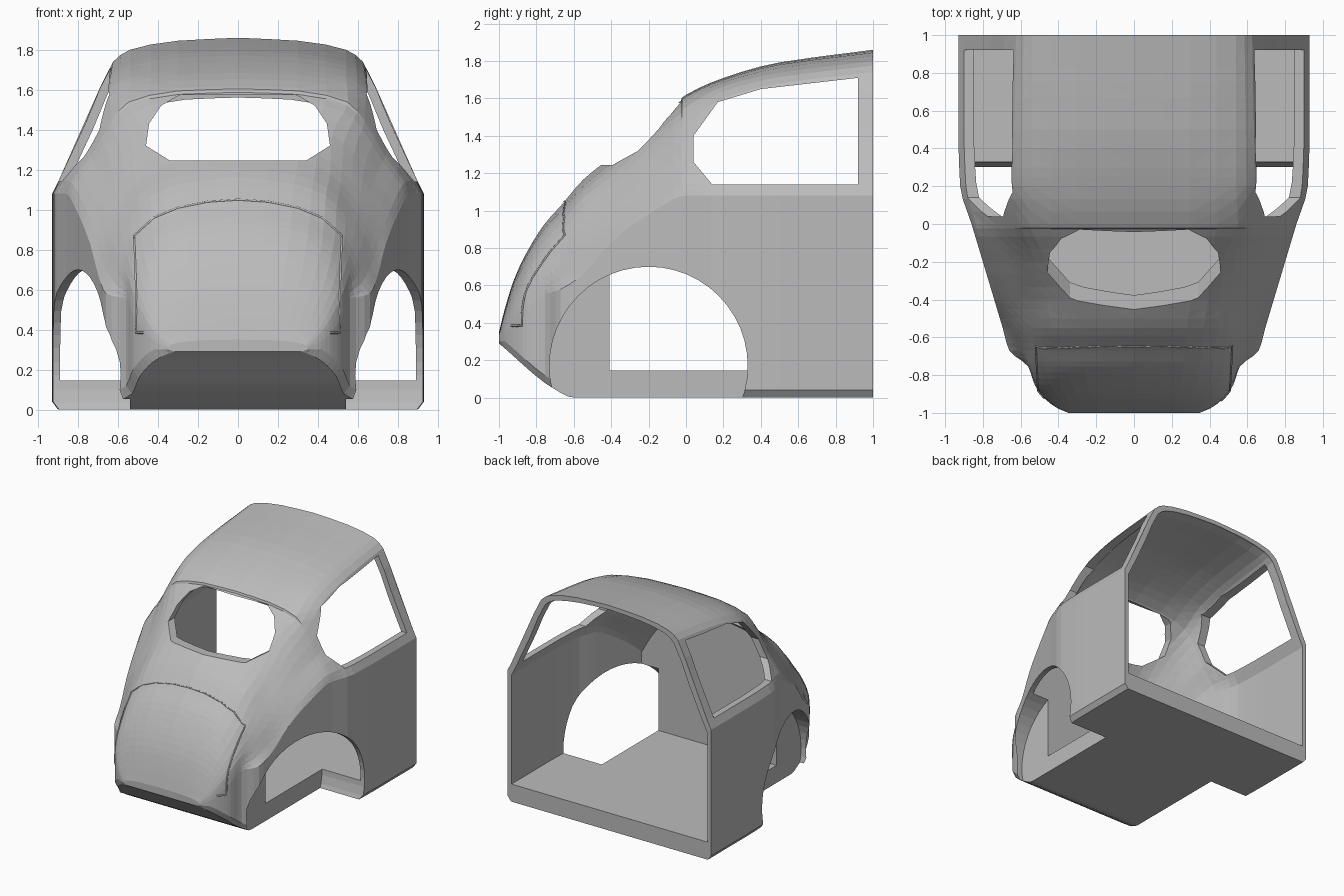
import bpy, bmesh, math
from mathutils import Vector
from mathutils.bvhtree import BVHTree

if "Cube" in bpy.data.objects:
    bpy.data.objects.remove(bpy.data.objects["Cube"])

paint = bpy.data.materials.new("light_grey")
paint.diffuse_color = (0.5, 0.5, 0.5, 1)
paint.use_nodes = True
paint.node_tree.nodes["Principled BSDF"].inputs["Base Color"].default_value = paint.diffuse_color

# Half cross-sections: y, then (x, z) pairs from shoulder crease up to roof centre
ROWS = [
    (1.0, .93, 1.08, .895, 1.15, .76, 1.44, .625, 1.74, .54, 1.80, .3, 1.845, 0, 1.86),
    (.5, .93, 1.08, .895, 1.15, .76, 1.43, .635, 1.68, .54, 1.735, .3, 1.778, 0, 1.79),
    (.2, .92, 1.08, .885, 1.15, .75, 1.40, .64, 1.60, .54, 1.655, .3, 1.69, 0, 1.70),
    (0, .86, 1.08, .84, 1.14, .74, 1.28, .635, 1.46, .55, 1.54, .3, 1.595, 0, 1.605),
    (-.2, .80, .98, .775, 1.03, .68, 1.15, .58, 1.28, .47, 1.37, .3, 1.42, 0, 1.44),
    (-.4, .74, .83, .715, .87, .65, .97, .56, 1.08, .46, 1.18, .3, 1.25, 0, 1.285),
    (-.55, .695, .66, .665, .72, .62, .83, .54, .96, .44, 1.07, .28, 1.13, 0, 1.165),
    (-.67, .66, .58, .615, .63, .58, .72, .53, .83, .43, .93, .27, .995, 0, 1.025),
    (-.755, .56, .55, .558, .58, .55, .66, .51, .75, .42, .84, .26, .905, 0, .93),
]
# Nose sections shrink the last row: y, width factor, crease z, top z
base = ROWS[-1]
for y, k, zl, zt in [(-.85, .94, .48, .78), (-.92, .85, .40, .63),
                     (-.97, .74, .34, .47), (-1, .62, .31, .35)]:
    row = [y]
    for i in range(1, 15, 2):
        row += [base[i] * k, zl + (base[i + 1] - .55) / .38 * (zt - zl)]
    ROWS.append(tuple(row))
ROWS.reverse()
YS = [r[0] for r in ROWS]


def smooth(ts, vs, t):
    """Monotone cubic interpolation."""
    t = min(max(t, ts[0]), ts[-1])
    n = len(ts)
    i = max(j for j in range(n - 1) if ts[j] <= t)
    d = [(vs[j + 1] - vs[j]) / (ts[j + 1] - ts[j]) for j in range(n - 1)]

    def tan(j):
        if j == 0 or j == n - 1:
            return d[min(j, n - 2)]
        a, b = d[j - 1], d[j]
        return 2 * a * b / (a + b) if a * b > 0 else 0
    h = ts[i + 1] - ts[i]
    s = (t - ts[i]) / h
    return ((2 * s**3 - 3 * s**2 + 1) * vs[i] + (s**3 - 2 * s**2 + s) * h * tan(i)
            + (3 * s**2 - 2 * s**3) * vs[i + 1] + (s**3 - s**2) * h * tan(i + 1))


def upper(y):
    c = [smooth(YS, [r[k] for r in ROWS], y) for k in range(1, 15)]
    idx = list(range(7))
    pts = [(smooth(idx, c[0::2], i / 2), smooth(idx, c[1::2], i / 2)) for i in range(13)]
    pts[-1] = (0, pts[-1][1])
    if y > -.025:                       # raised lip where the roof panel starts
        f = min(1, max(0, (.6 - y) / .6)) * .014
        pts = [(x, z + f * min(1, max(0, (i - 6) / 2))) for i, (x, z) in enumerate(pts)]
    return pts


def outer_half(y):
    up = upper(y)
    x, zc = up[0]
    zb = smooth([-1, -.71, -.6, 1], [.29, .05, 0, 0], y)
    return [(x - .03, zb), (x, min(zb + .04, (zb + zc) / 2))] + up


def inner_half(y):
    up = [(x - .035 * min(1, x / .3), z - .035) for x, z in upper(y - .03 if y < .97 else 1)]
    return [(up[0][0], .145)] + up


def new_object(name, bm):
    bmesh.ops.recalc_face_normals(bm, faces=bm.faces)
    me = bpy.data.meshes.new(name)
    bm.to_mesh(me)
    bm.free()
    me.materials.append(paint)
    ob = bpy.data.objects.new(name, me)
    bpy.context.collection.objects.link(ob)
    return ob


def loft(name, ys, half):
    bm = bmesh.new()
    rings = []
    for y in ys:
        h = half(y)
        ring = h + [(-x, z) for x, z in reversed(h[:-1])]
        rings.append([bm.verts.new((x, y, z)) for x, z in ring])
    n = len(rings[0])
    for a, b in zip(rings, rings[1:]):
        for i in range(n):
            bm.faces.new((a[i], a[(i + 1) % n], b[(i + 1) % n], b[i]))
    bm.faces.new(rings[0])
    bm.faces.new(rings[-1])
    bmesh.ops.triangulate(bm, faces=bm.faces)
    return new_object(name, bm)


def prism(name, pts, axis, lo, hi):
    """Extrude a 2D outline along x (pts are y,z) or along y (pts are x,z)."""
    bm = bmesh.new()
    put = (lambda p, d: (d, *p)) if axis == "x" else (lambda p, d: (p[0], d, p[1]))
    a = [bm.verts.new(put(p, lo)) for p in pts]
    b = [bm.verts.new(put(p, hi)) for p in pts]
    n = len(pts)
    bm.faces.new(a)
    bm.faces.new(b)
    for i in range(n):
        bm.faces.new((a[i], a[(i + 1) % n], b[(i + 1) % n], b[i]))
    return new_object(name, bm)


def cut(target, cutter):
    m = target.modifiers.new("cut", "BOOLEAN")
    m.operation, m.solver, m.object = "DIFFERENCE", "EXACT", cutter
    bpy.context.view_layer.objects.active = target
    bpy.ops.object.modifier_apply(modifier=m.name)
    bpy.data.objects.remove(cutter)


# Outer body
ys = []
for a, b in zip(YS, YS[1:]):
    ys += [a + (b - a) * k / 3 for k in range(3)]
ys = sorted([y for y in ys if abs(y + .025) > .012] + [-.027, -.022, .25, .75, 1])
body = loft("car_body_shell", ys, outer_half)

# Hollow cabin, open at y = 1
cut(body, loft("cabin_cutter", [-.41 + .07 * k for k in range(20)] + [.985, 1.05], inner_half))

# Side windows
cut(body, prism("side_window_cutter", [(.04, 1.26), (.04, 1.40), (.17, 1.58), (.4, 1.65),
                (.92, 1.71), (.92, 1.14), (.14, 1.14)], "x", -1.3, 1.3))

# Window in the sloping end
w = [(.34, 1.245), (.46, 1.32), (.445, 1.43), (.385, 1.52), (.29, 1.575)]
cut(body, prism("end_window_cutter", w + [(-x, z) for x, z in reversed(w)], "y", -.7, 0))

# Wheel arches
arch = [(-.2 + .53 * math.cos(math.tau * k / 48), .17 + .53 * math.sin(math.tau * k / 48))
        for k in range(48)]
for s in (-1, 1):
    cut(body, prism("wheel_arch_cutter", arch, "x", *sorted((s * .54, s * 1.3))))

# Lid seam: thin bead projected onto the nose
bm = bmesh.new()
bm.from_mesh(body.data)
tree = BVHTree.FromBMesh(bm)
bm.free()
half = [(.46, .385), (.51, .385), (.51, .6), (.515, .75), (.52, .87), (.42, .96),
        (.3, 1.01), (.15, 1.04), (0, 1.05)]
path = half + [(-x, z) for x, z in reversed(half[:-1])]
points = []
for (x0, z0), (x1, z1) in zip(path, path[1:]):
    for k in range(4):
        hit = tree.ray_cast(Vector((x0 + (x1 - x0) * k / 4, -2, z0 + (z1 - z0) * k / 4)),
                            Vector((0, 1, 0)))[0]
        if hit and hit.y < -.5:
            points.append(hit)
cu = bpy.data.curves.new("lid_seam", "CURVE")
cu.dimensions = "3D"
cu.bevel_depth, cu.bevel_resolution = .006, 0
sp = cu.splines.new("POLY")
sp.points.add(len(points) - 1)
for p, q in zip(sp.points, points):
    p.co = (*q, 1)
cu.materials.append(paint)
bpy.context.collection.objects.link(bpy.data.objects.new("lid_seam", cu))
